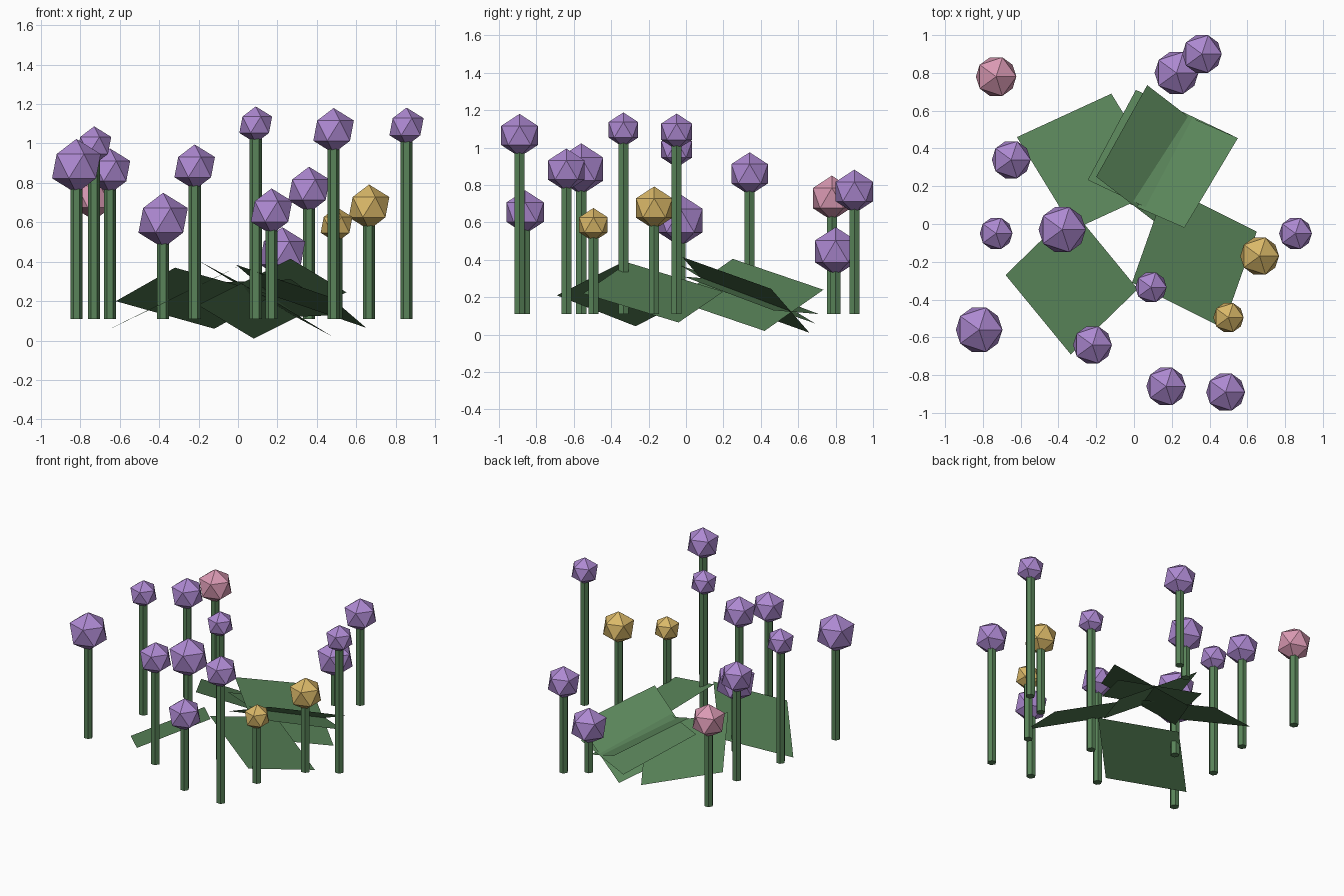
import bpy
import bmesh
from mathutils import Vector

STEM_BASE = 0.11
STEM_RADIUS = 0.031

default_cube = bpy.data.objects.get("Cube")
if default_cube:
    bpy.data.objects.remove(default_cube, do_unlink=True)


def make_material(name, red, green, blue):
    material = bpy.data.materials.new(name)
    material.use_nodes = True
    material.diffuse_color = (red, green, blue, 1)
    shader = material.node_tree.nodes["Principled BSDF"]
    shader.inputs["Base Color"].default_value = (red, green, blue, 1)
    return material


leaf_green = make_material("leaf green", 0.1, 0.23, 0.1)
purple = make_material("petal purple", 0.42, 0.25, 0.64)
yellow = make_material("petal yellow", 0.7, 0.48, 0.14)
pink = make_material("petal pink", 0.7, 0.32, 0.45)


def finish(mesh_builder, name, material):
    """Turn a bmesh into a linked, flat-shaded object."""
    mesh = bpy.data.meshes.new(name)
    mesh_builder.to_mesh(mesh)
    mesh_builder.free()
    mesh.materials.append(material)
    thing = bpy.data.objects.new(name, mesh)
    bpy.context.scene.collection.objects.link(thing)
    return thing


def add_stem(x, y, top):
    """Hexagonal stalk with points towards the sides."""
    builder = bmesh.new()
    height = top - STEM_BASE
    bmesh.ops.create_cone(builder, cap_ends=True, segments=6,
                          radius1=STEM_RADIUS, radius2=STEM_RADIUS, depth=height)
    # The first corner must lie on the x axis
    corner = max(builder.verts, key=lambda vert: vert.co.x)
    if abs(corner.co.y) > STEM_RADIUS / 4:
        for vert in builder.verts:
            vert.co.x, vert.co.y = vert.co.y, -vert.co.x
    stem = finish(builder, "stem", leaf_green)
    stem.location = (x, y, STEM_BASE + height / 2)


def add_bloom(x, y, z, radius, material):
    """Twenty-sided flower head standing on a point."""
    builder = bmesh.new()
    bmesh.ops.create_icosphere(builder, subdivisions=1, radius=radius)
    bloom = finish(builder, "bloom", material)
    bloom.location = (x, y, z)


def add_leaf(first, second, third):
    """Flat square leaf from three corners in a row, facing up."""
    a, b, c = Vector(first), Vector(second), Vector(third)
    builder = bmesh.new()
    face = builder.faces.new([builder.verts.new(p) for p in (a, b, c, a + c - b)])
    face.normal_update()
    if face.normal.z < 0:
        face.normal_flip()
    finish(builder, "leaf", leaf_green)


# Flowers: x, y, head height, head radius, petal colour
flowers = [
    (-.73, .78, .73, .12, pink),
    (-.65, .34, .86, .115, purple),
    (-.73, -.05, .99, .097, purple),
    (-.38, -.03, .61, .14, purple),
    (-.82, -.56, .885, .138, purple),
    (-.22, -.64, .88, .115, purple),
    (.17, -.86, .655, .117, purple),
    (.485, -.89, 1.065, .115, purple),
    (.09, -.335, 1.095, .093, purple),
    (.5, -.495, .587, .09, yellow),
    (.665, -.17, .677, .115, yellow),
    (.855, -.05, 1.085, .097, purple),
    (.225, .8, .445, .13, purple),
    (.36, .9, .765, .117, purple),
]
for x, y, z, radius, petals in flowers:
    add_stem(x, y, z)
    add_bloom(x, y, z, radius, petals)

# Tilted leaves lying around the middle
add_leaf((-.12, .69, .06), (-.62, .46, .2), (-.32, -.03, .37))
add_leaf((.02, -.345, .385), (-.335, -.69, .21), (-.68, -.27, .045))
add_leaf((.65, -.04, .065), (.47, -.55, .22), (-.01, -.31, .385))
add_leaf((.08, .66, .01), (.55, .455, .245), (.267, -.02, .415))
add_leaf((.01, .71, .11), (-.245, .233, .29), (.27, -.01, .31))
add_leaf((.48, .42, .02), (.07, .735, .24), (-.2, .25, .405))
